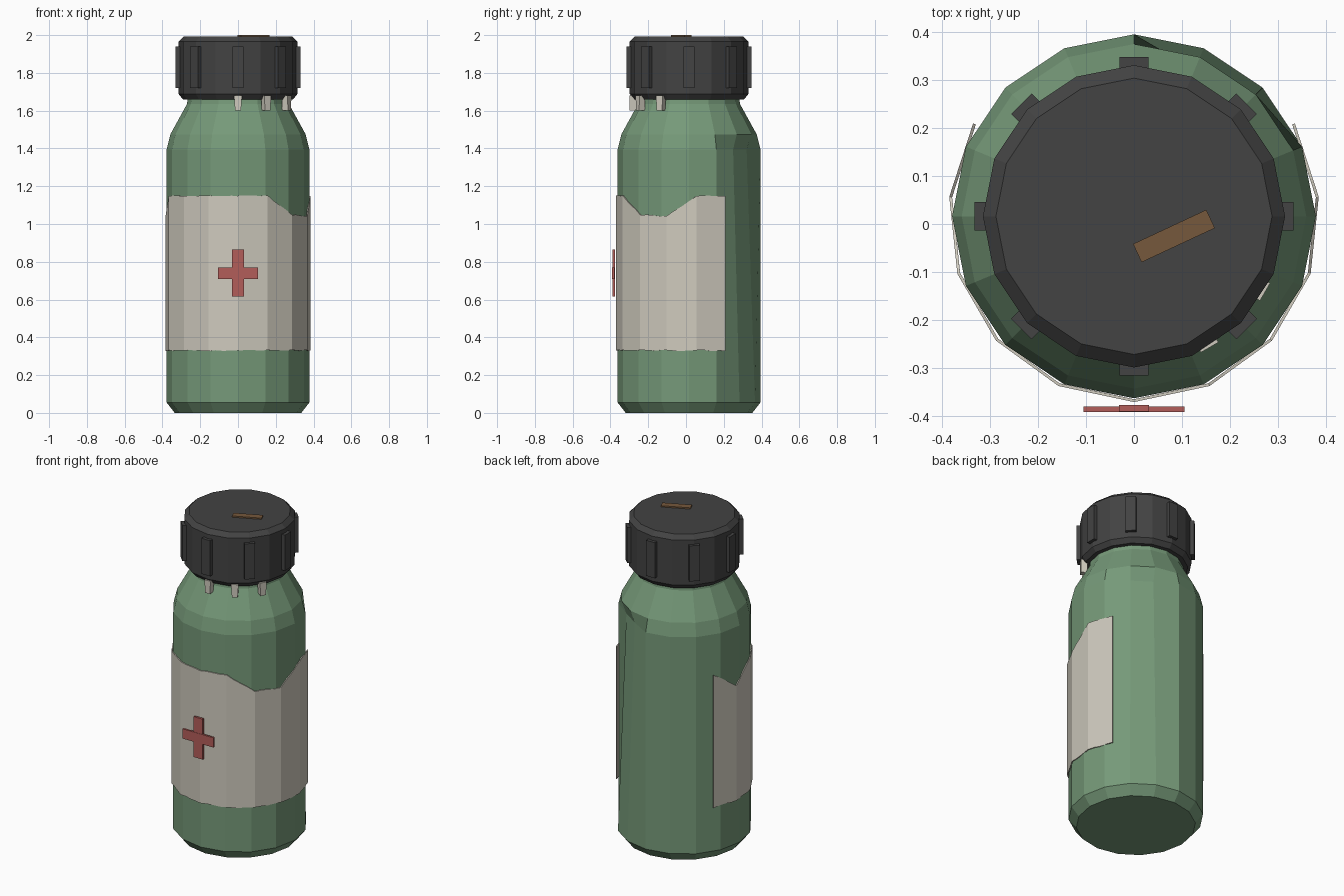
import bpy, bmesh, random
from math import cos, sin, radians, pi
from mathutils import Matrix

cube = bpy.data.objects.get("Cube")
if cube:
    bpy.data.objects.remove(cube, do_unlink=True)

random.seed(4)
AXIS_Y = 0.016
SIDES = 16


def material(name, rgb):
    m = bpy.data.materials.new(name)
    m.use_nodes = True
    m.diffuse_color = (*rgb, 1)
    bsdf = m.node_tree.nodes["Principled BSDF"]
    bsdf.inputs["Base Color"].default_value = (*rgb, 1)
    bsdf.inputs["Roughness"].default_value = 0.8
    return m


green = material("bottle green", (0.18, 0.32, 0.19))
paper = material("off white", (0.62, 0.59, 0.51))
black = material("cap charcoal", (0.056, 0.056, 0.056))
red = material("cross red", (0.45, 0.11, 0.10))
brown = material("mark brown", (0.18, 0.098, 0.045))


def make(name, bm, mat, recalc=True):
    if recalc:
        bmesh.ops.recalc_face_normals(bm, faces=bm.faces)
    me = bpy.data.meshes.new(name)
    bm.to_mesh(me)
    bm.free()
    me.materials.append(mat)
    ob = bpy.data.objects.new(name, me)
    bpy.context.collection.objects.link(ob)
    return ob


def polar(r, angle, z):
    return (r * cos(angle), AXIS_Y + r * sin(angle), z)


def lathe(name, profile, mat, dents={}):
    """Closed turned shape; dents maps (ring, side) to a radius."""
    bm = bmesh.new()
    rings = [[bm.verts.new(polar(dents.get((i, k), r), 2 * pi * k / SIDES, z))
              for k in range(SIDES)] for i, (r, z) in enumerate(profile)]
    for a, b in zip(rings, rings[1:]):
        for k in range(SIDES):
            n = (k + 1) % SIDES
            bm.faces.new((a[k], a[n], b[n], b[k]))
    bm.faces.new(rings[0][::-1])
    bm.faces.new(rings[-1])
    return make(name, bm, mat)


def box(name, size, center, mat, turn=0, pivot=(0, 0, 0), taper=1):
    """Box turned about z at the pivot; taper narrows its lower end."""
    bm = bmesh.new()
    bmesh.ops.create_cube(bm, size=1)
    for v in bm.verts:
        if v.co.z < 0:
            v.co.y *= taper
    bm.transform(Matrix.Translation(pivot) @ Matrix.Rotation(turn, 4, "Z")
                 @ Matrix.Translation(center) @ Matrix.Diagonal((*size, 1)))
    return make(name, bm, mat)


# Bottle, with a dent under the back shoulder
lathe("bottle_body",
      [(0.335, 0), (0.378, 0.055), (0.378, 1.395), (0.358, 1.475),
       (0.27, 1.635), (0.262, 1.70)],
      green, {(2, 2): 0.33, (2, 3): 0.33})

# Cap with bevelled rims and grip ribs
lathe("cap", [(0.292, 1.66), (0.314, 1.688), (0.314, 1.966), (0.287, 1.992)], black)
pivot = (0, AXIS_Y, 0)
for i in range(8):
    box(f"cap_grip_{i + 1}", (0.04, 0.06, 0.22), (0.311, 0, 1.83), black,
        i * pi / 4, pivot)

# Broken seal tabs under the cap
for i in range(3):
    box(f"seal_tab_{i + 1}", (0.035, 0.042, 0.08), (0.297, 0, 1.64), paper,
        radians(30 * i - 90), pivot, taper=0.75)

# Wrapped label with a torn upper edge
LABEL_R, STEP, CUTS = 0.386, 24, 4
tops = [1.15, 1.15, 1.04, 1.05] + [1.15] * 5 + [1.04, 1.15]
bm = bmesh.new()
columns = []
for i in range(10 * CUTS + 1):
    f, t = divmod(i, CUTS)
    g, t = min(f + 1, 10), t / CUTS
    ends = [polar(LABEL_R, radians(30 - STEP * k), 0) for k in (f, g)]
    x, y = [ends[0][c] * (1 - t) + ends[1][c] * t for c in (0, 1)]
    top = tops[f] * (1 - t) + tops[g] * t
    columns.append([bm.verts.new((x, y, z + random.uniform(-0.003, 0.003)))
                    for z in (0.33, top)])
for a, b in zip(columns, columns[1:]):
    bm.faces.new((b[0], a[0], a[1], b[1]))
label = make("label", bm, paper, recalc=False)
solid = label.modifiers.new("thickness", "SOLIDIFY")
solid.thickness = 0.006
solid.offset = -1

# Cross on the front of the label
box("cross_upright", (0.062, 0.013, 0.25), (0, -0.383, 0.74), red)
box("cross_bar", (0.21, 0.012, 0.06), (0, -0.385, 0.74), red)

# Mark on the cap top
box("cap_mark", (0.168, 0.042, 0.014), (0.083, -0.025, 1.993), brown, 0)
mark = bpy.data.objects["cap_mark"]
mark.data.transform(Matrix.Translation((0.083, -0.025, 0))
                    @ Matrix.Rotation(radians(25), 4, "Z")
                    @ Matrix.Translation((-0.083, 0.025, 0)))
